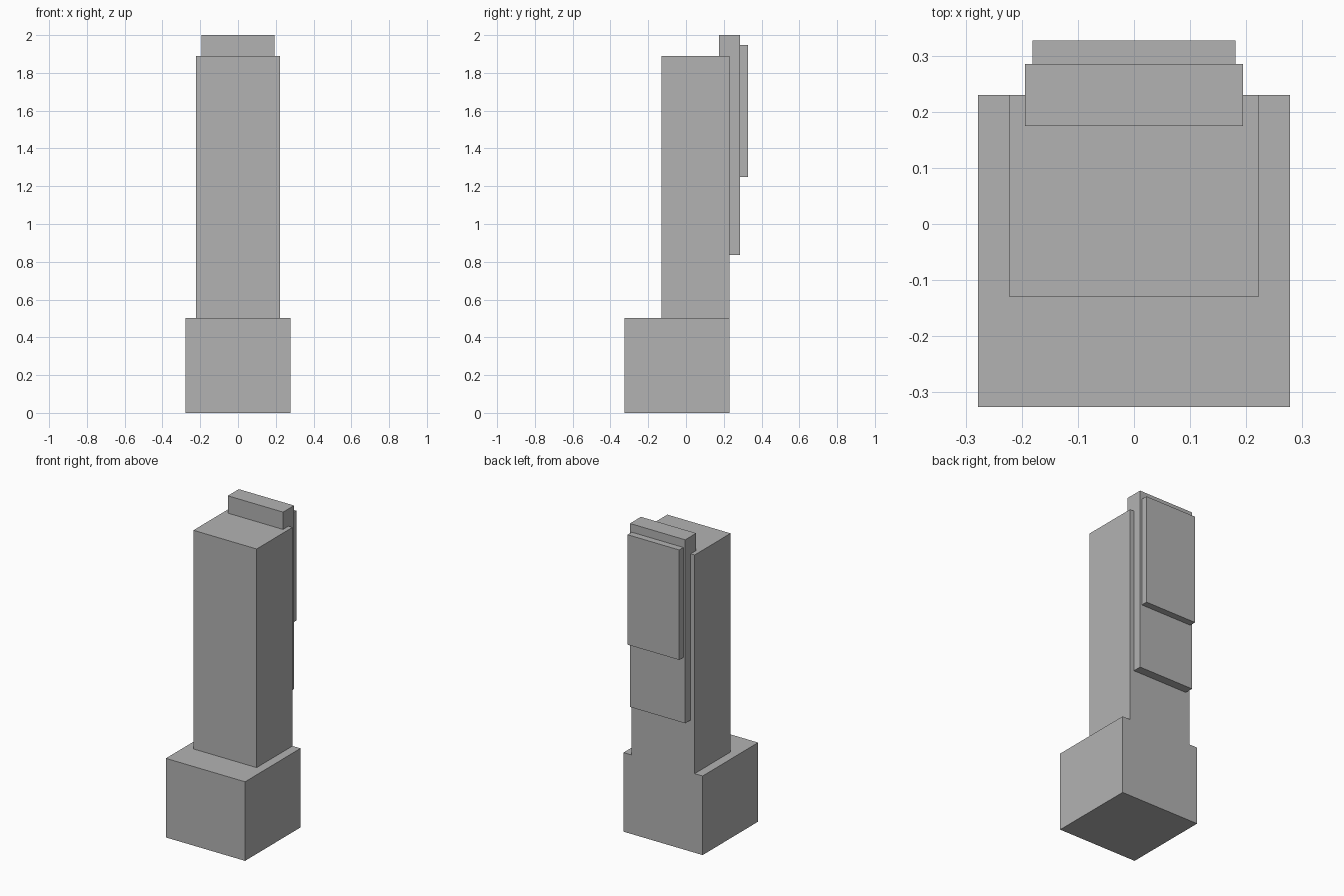
import bpy
from mathutils import Vector

cube = bpy.data.objects.get("Cube")
if cube:
    bpy.data.objects.remove(cube, do_unlink=True)

# Plain concrete grey for every block
grey = bpy.data.materials.new("concrete_grey")
grey.use_nodes = True
colour = (0.45, 0.45, 0.45, 1)
grey.diffuse_color = colour
grey.node_tree.nodes["Principled BSDF"].inputs["Base Color"].default_value = colour


def block(name, half_width, y_range, z_range):
    """Box centred on x, spanning the given depth and height."""
    (y0, y1), (z0, z1) = y_range, z_range
    bpy.ops.mesh.primitive_cube_add(size=1)
    obj = bpy.context.object
    obj.name = obj.data.name = name
    size = Vector((2 * half_width, y1 - y0, z1 - z0))
    centre = Vector((0, (y0 + y1) / 2, (z0 + z1) / 2))
    for v in obj.data.vertices:
        v.co = v.co * size
    obj.location = centre
    obj.data.materials.append(grey)
    return obj


# Wide base and main tower share a flush rear wall
rear = 0.23
block("base_block", 0.278, (-0.326, rear), (0, 0.502))
block("main_tower", 0.222, (-0.13, rear), (0.502, 1.89))

# Layered slabs on the back, the first rising above the roof
block("rear_slab", 0.194, (0.175, 0.285), (0.835, 2.0))
block("rear_panel", 0.181, (0.285, 0.327), (1.25, 1.948))
